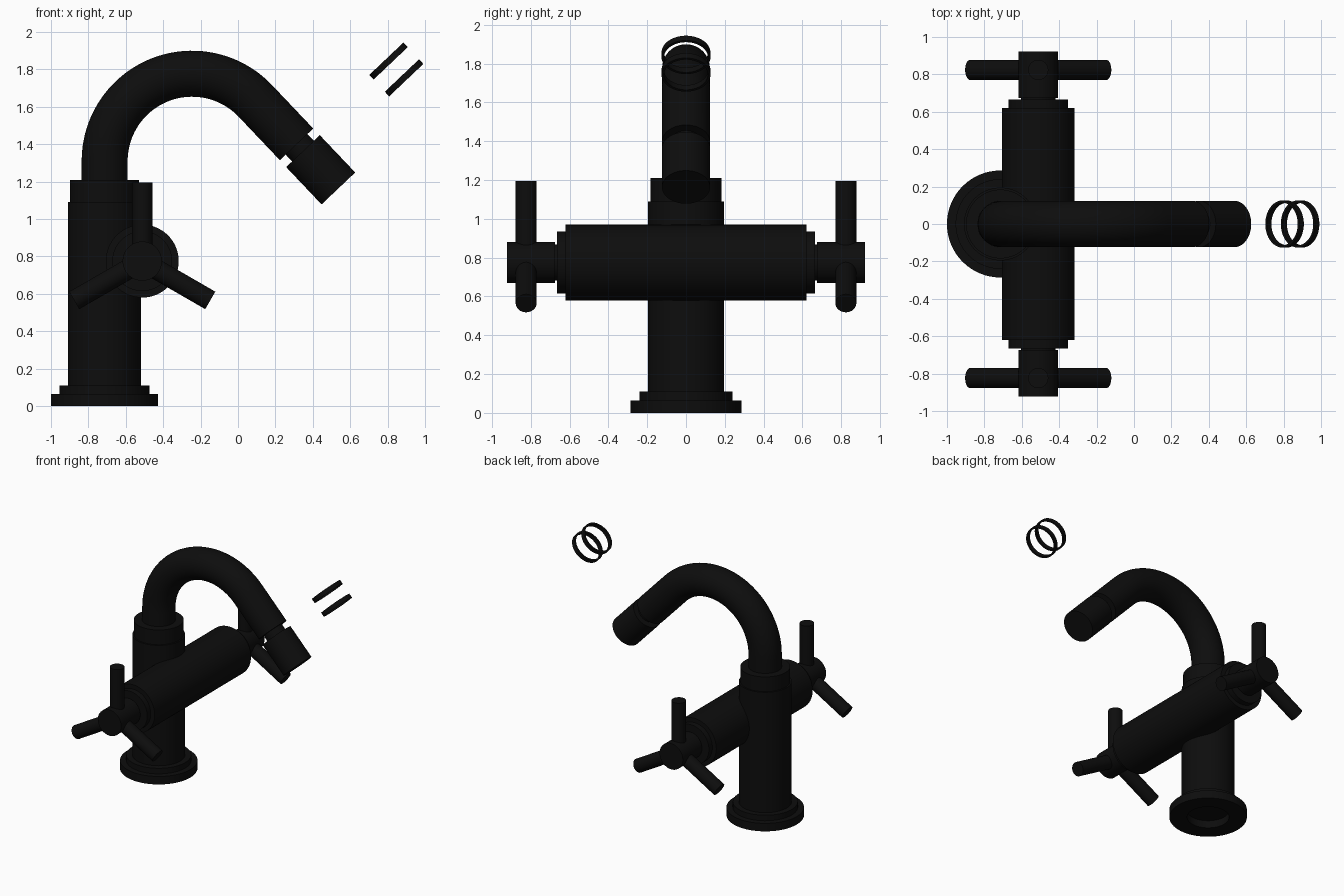
import bpy, bmesh, math
from mathutils import Vector, Matrix

if "Cube" in bpy.data.objects:
    bpy.data.objects.remove(bpy.data.objects["Cube"])

black = bpy.data.materials.new("matte black")
black.diffuse_color = (0.004, 0.004, 0.004, 1)
black.use_nodes = True
black.node_tree.nodes["Principled BSDF"].inputs["Base Color"].default_value = black.diffuse_color


def finish(bm, name):
    bmesh.ops.remove_doubles(bm, verts=bm.verts, dist=1e-5)
    bmesh.ops.recalc_face_normals(bm, faces=bm.faces)
    me = bpy.data.meshes.new(name)
    bm.to_mesh(me)
    bm.free()
    ob = bpy.data.objects.new(name, me)
    me.materials.append(black)
    bpy.context.collection.objects.link(ob)
    bpy.ops.object.select_all(action='DESELECT')
    bpy.context.view_layer.objects.active = ob
    ob.select_set(True)
    bpy.ops.object.shade_smooth_by_angle(angle=math.radians(35))
    return ob


def lathe(name, profile, origin, axis=(0, 0, 1), closed=False, n=64):
    """Revolve (radius, height) points around an axis through origin."""
    bm = bmesh.new()
    pts = list(profile) + ([profile[0]] if closed else [])
    vs = [bm.verts.new((r, 0, h)) for r, h in pts]
    es = [bm.edges.new(p) for p in zip(vs, vs[1:])]
    bmesh.ops.spin(bm, geom=vs + es, cent=(0, 0, 0), axis=(0, 0, 1),
                   angle=2 * math.pi, steps=n)
    rot = Vector((0, 0, 1)).rotation_difference(Vector(axis)).to_matrix().to_4x4()
    bm.transform(Matrix.Translation(origin) @ rot)
    return finish(bm, name)


def sweep(name, path, radius, n=48):
    """Capped tube along a path lying in the xz plane."""
    bm = bmesh.new()
    rings = []
    for p, t in path:
        side = Vector((t.z, 0, -t.x))
        rings.append([bm.verts.new(p + radius * (math.cos(a) * side + math.sin(a) * Vector((0, 1, 0))))
                      for a in (2 * math.pi * i / n for i in range(n))])
    for a, b in zip(rings, rings[1:]):
        for i in range(n):
            bm.faces.new((a[i], a[(i + 1) % n], b[(i + 1) % n], b[i]))
    bm.faces.new(rings[0])
    bm.faces.new(rings[-1])
    return finish(bm, name)


CX = -0.714           # column axis
BX, BZ = -0.512, 0.775  # valve body axis

# Base flange, hollow underneath
lathe("base_flange", [(0, 0.06), (0.155, 0.06), (0.155, 0), (0.286, 0), (0.286, 0.065),
                      (0.24, 0.065), (0.24, 0.11), (0, 0.11)], (CX, 0, 0))
# Upright column and collar
lathe("column", [(0, 0.1), (0.195, 0.1), (0.195, 1.09), (0, 1.09)], (CX, 0, 0))
lathe("collar", [(0, 1.08), (0.184, 1.08), (0.184, 1.21), (0, 1.21)], (CX, 0, 0))

# Curved spout: straight rise, arc, straight outlet
ang = math.radians(46.5)
R, AX, AZ = 0.467, -0.246, 1.31
path = [(Vector((CX, 0, 1.15)), Vector((0, 0, 1)))]
steps = 40
for i in range(steps + 1):
    a = math.pi - (math.pi / 2 + ang) * i / steps
    path.append((Vector((AX + R * math.cos(a), 0, AZ + R * math.sin(a))),
                 Vector((math.sin(a), 0, -math.cos(a)))))
d = path[-1][1]
end = path[-1][0] + d * 0.32
path.append((end, d))
sweep("spout", path, 0.123)

# Outlet neck and nozzle
lathe("nozzle_neck", [(0, -0.02), (0.08, -0.02), (0.08, 0.08), (0, 0.08)], end, d)
lathe("nozzle", [(0, 0.05), (0.124, 0.05), (0.124, 0.325), (0, 0.325)], end, d)

# Two loose sealing rings floating beside the spout
for i, c in enumerate([(0.805, 0, 1.845), (0.888, 0, 1.755)]):
    lathe(f"sealing_ring_{i + 1}", [(0.113, -0.017), (0.126, -0.017), (0.126, 0.017), (0.113, 0.017)],
          c, d, closed=True)

# Horizontal valve body with stepped ends
lathe("valve_body", [(0, -0.665), (0.16, -0.665), (0.16, -0.62), (0.195, -0.62),
                     (0.195, 0.62), (0.16, 0.62), (0.16, 0.665), (0, 0.665)],
      (BX, 0, BZ), (0, 1, 0))

# Three-spoke handles on both ends
for s, side in ((-1, "front"), (1, "back")):
    lathe(f"{side}_handle_hub", [(0, 0.65), (0.092, 0.65), (0.092, 0.675), (0.105, 0.675),
                                 (0.105, 0.922), (0, 0.922)], (BX, 0, BZ), (0, s, 0))
    for k in range(3):
        a = math.radians(90 + 120 * k)
        lathe(f"{side}_handle_spoke_{k + 1}", [(0, 0.02), (0.054, 0.02), (0.054, 0.42), (0, 0.42)],
              (BX, s * 0.824, BZ), (math.cos(a), 0, math.sin(a)), n=32)
